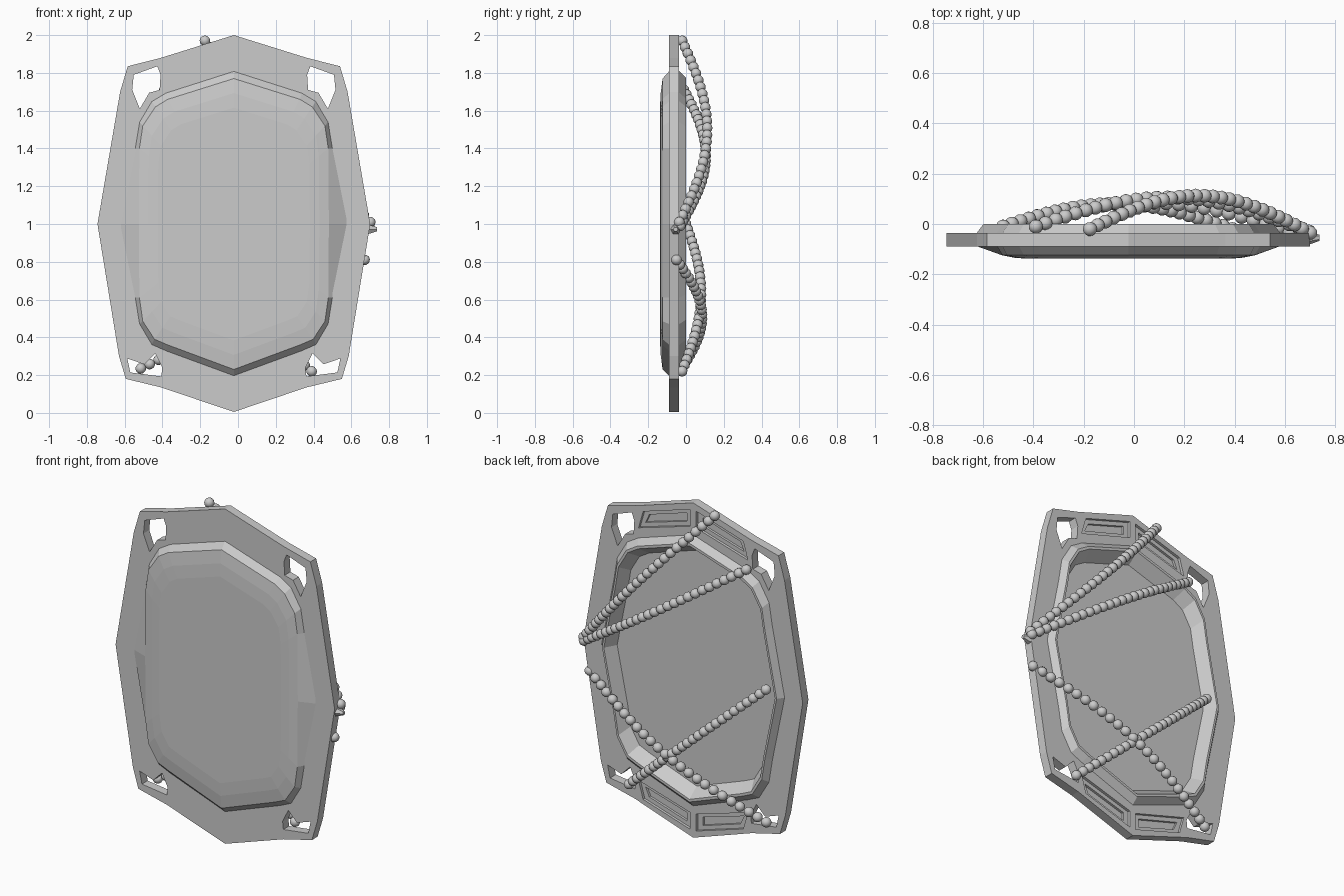
import bpy, bmesh, math
from mathutils import Vector

if "Cube" in bpy.data.objects:
    bpy.data.objects.remove(bpy.data.objects["Cube"])

CX = -0.022  # symmetry line of the plate


def make_object(name, bm):
    bmesh.ops.recalc_face_normals(bm, faces=bm.faces)
    me = bpy.data.meshes.new(name)
    bm.to_mesh(me)
    bm.free()
    ob = bpy.data.objects.new(name, me)
    bpy.context.collection.objects.link(ob)
    return ob


def loop(half):
    """Full closed outline from a right half given top to bottom."""
    left = [(-x, z) for x, z in reversed(half) if x > 0]
    return [(CX + x, z) for x, z in half + left]


def flip(pts):
    return [(-x, z) for x, z in pts]


def loft(bm, rings):
    """Closed solid through rings of (points, y)."""
    vs = [[bm.verts.new((x, y, z)) for x, z in pts] for pts, y in rings]
    n = len(vs[0])
    for a, b in zip(vs, vs[1:]):
        for i in range(n):
            j = (i + 1) % n
            bm.faces.new((a[i], a[j], b[j], b[i]))
    bm.faces.new(vs[0])
    bm.faces.new(vs[-1])


def prisms(name, shapes):
    bm = bmesh.new()
    for pts, y0, y1 in shapes:
        loft(bm, [(pts, y0), (pts, y1)])
    return make_object(name, bm)


def cut(target, cutter):
    cutter.hide_render = True
    cutter.hide_set(True)
    m = target.modifiers.new("cut", 'BOOLEAN')
    m.operation = 'DIFFERENCE'
    m.solver = 'EXACT'
    m.object = cutter


def scaled(half, s):
    return [(x * s, 1 + (z - 1) * s) for x, z in half]


# Half outlines of frame and pane
frame_half = [(0, 2), (.385, 1.88), (.562, 1.835), (.602, 1.70), (.722, 1.0),
              (.608, .30), (.572, .18), (.385, .135), (0, .005)]
rim_half = [(0, 1.81), (.36, 1.695), (.435, 1.65), (.50, 1.54), (.523, 1.40), (.603, 1.0),
            (.523, .61), (.50, .47), (.435, .36), (.36, .327), (0, .195)]
bevel_half = [(0, 1.77), (.35, 1.66), (.415, 1.62), (.482, 1.52), (.50, 1.40), (.503, 1.0),
              (.50, .61), (.482, .485), (.42, .39), (.35, .36), (0, .23)]

# Frame plate with opening, corner holes and stepped back pockets
frame = prisms("frame_plate", [(loop(frame_half), -.09, -.036)])
hole_top = [(.53, 1.79), (.405, 1.835), (.388, 1.79), (.393, 1.71),
            (.448, 1.695), (.498, 1.61), (.538, 1.71)]
hole_low = [(.416, .315), (.474, .257), (.564, .288), (.548, .214), (.384, .193), (.379, .24)]
pocket_top = [(.02, 1.955), (.33, 1.86), (.36, 1.755), (.02, 1.855)]
pocket_low = [(x, 2.005 - z) for x, z in pocket_top]


def inset(pts, f=.8, g=.5):
    cx = sum(p[0] for p in pts) / 4
    # keep the slope of the long edges by shrinking about the band midline
    mid = [sum(p[1] for p in (pts[0], pts[3])) / 2, sum(p[1] for p in (pts[1], pts[2])) / 2]
    out = []
    for i, (x, z) in enumerate(pts):
        end = 1 if i in (1, 2) else 0
        other = mid[1 - end]
        m = mid[end] + (other - mid[end]) * (1 - f) / 2
        out.append((cx + (x - cx) * f, m + (z - mid[end]) * g))
    return out


def both(pts):
    return [[(CX + x, z) for x, z in p] for p in (pts, flip(pts))]


first = [(loop(scaled(rim_half, .965)), -.2, .1)]
first += [(p, -.2, .1) for h in (hole_top, hole_low) for p in both(h)]
first += [(p, -.052, .1) for h in (pocket_top, pocket_low) for p in both(h)]
cut(frame, prisms("opening_cutter", first))
second = [(p, -.066, .1) for h in (pocket_top, pocket_low) for p in both(inset(h))]
cut(frame, prisms("pocket_cutter", second))

# Faceted pane: shallow front dome, raised back rim and recessed back
bm = bmesh.new()
loft(bm, [(loop(scaled(bevel_half, .80)), -.138),
          (loop(scaled(bevel_half, .90)), -.134),
          (loop(bevel_half), -.124),
          (loop(rim_half), -.088),
          (loop(rim_half), -.036),
          (loop(scaled(rim_half, .955)), 0),
          (loop(scaled(rim_half, .935)), 0),
          (loop(scaled(rim_half, .87)), -.07)])
make_object("pane", bm)


# Bead strings bowed across the back
def bead_string(name, start, end, bulge, step=.05):
    a, b = Vector(start), Vector(end)
    pts = [a.lerp(b, i / 400) + Vector((0, bulge * math.sin(math.pi * i / 400), 0))
           for i in range(401)]
    total = sum((q - p).length for p, q in zip(pts, pts[1:]))
    count = round(total / step)
    bm = bmesh.new()
    walked, k = 0.0, 0
    for i, p in enumerate(pts):
        if i:
            walked += (p - pts[i - 1]).length
        if walked >= k * total / count - 1e-5:
            d = (pts[min(i + 1, 400)] - pts[max(i - 1, 0)]).normalized()
            made = bmesh.ops.create_uvsphere(bm, u_segments=12, v_segments=8, radius=.028)['verts']
            rot = d.to_track_quat('Z', 'Y').to_matrix()
            bmesh.ops.rotate(bm, verts=made, matrix=rot, cent=(0, 0, 0))
            bmesh.ops.translate(bm, verts=made, vec=p)
            k += 1
    for f in bm.faces:
        f.smooth = True
    make_object(name, bm)


bead_string("bead_string_top", (.70, -.035, 1.01), (-.175, -.02, 1.97), .14)
bead_string("bead_string_upper", (.695, -.03, .99), (-.39, -.01, 1.71), .125)
bead_string("bead_string_lower", (.67, -.05, .81), (-.515, -.02, .235), .12, .056)
bead_string("bead_string_cross", (.39, -.02, .22), (-.52, -.01, 1.03), .095, .047)

# Small knot where the upper strings meet
bm = bmesh.new()
bmesh.ops.create_cone(bm, cap_ends=True, segments=6, radius1=.03, radius2=.012, depth=.05)
knot = make_object("string_knot", bm)
knot.location = (.712, -.055, .972)
knot.rotation_euler = (0, math.radians(90), 0)
